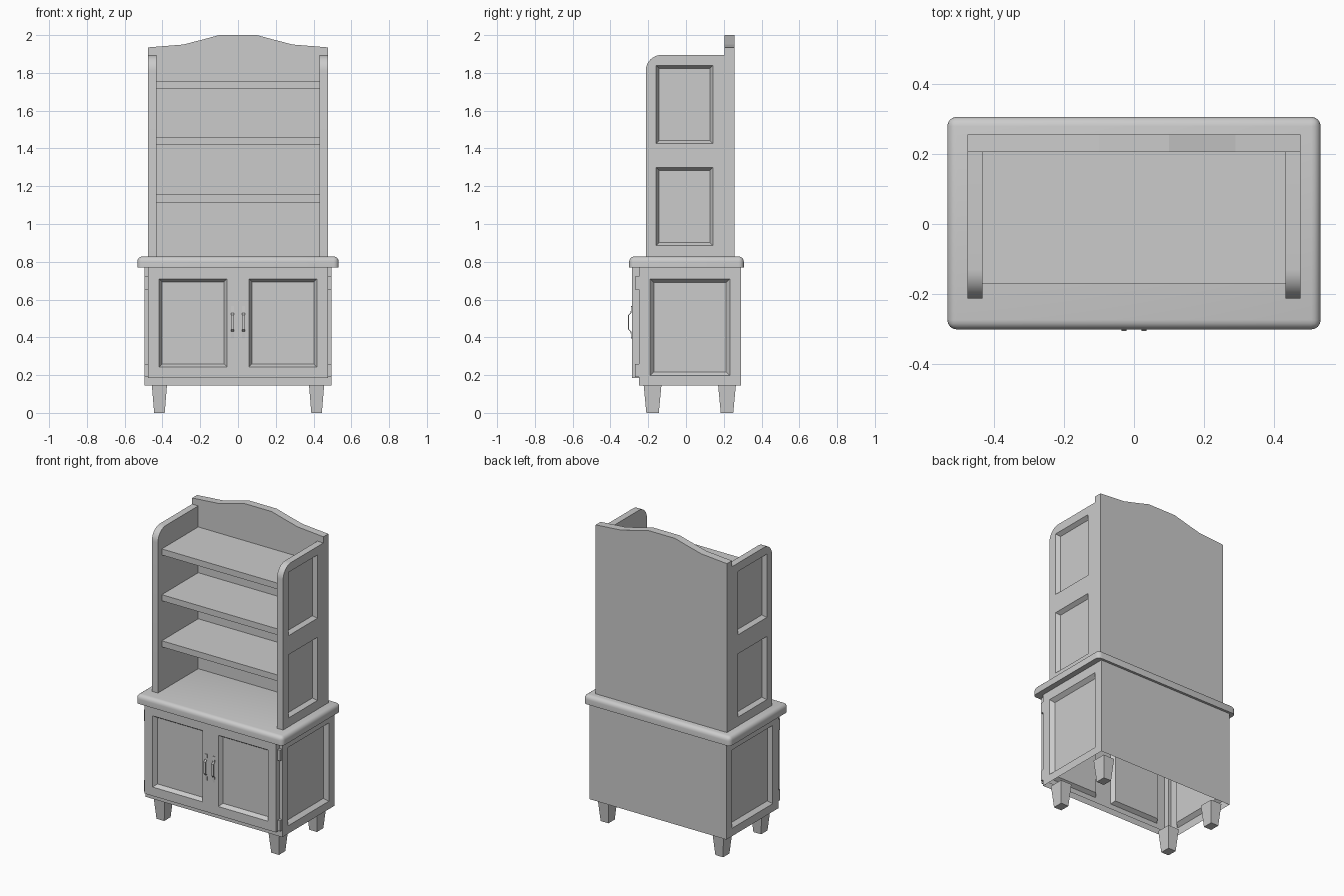
import bpy, bmesh, math
from mathutils import Vector

if "Cube" in bpy.data.objects:
    bpy.data.objects.remove(bpy.data.objects["Cube"])


def make(name, bm):
    bmesh.ops.recalc_face_normals(bm, faces=bm.faces)
    me = bpy.data.meshes.new(name)
    bm.to_mesh(me)
    bm.free()
    ob = bpy.data.objects.new(name, me)
    bpy.context.collection.objects.link(ob)
    return ob


def loft(name, a, b):
    """Solid between two matching outlines."""
    bm = bmesh.new()
    va = [bm.verts.new(p) for p in a]
    vb = [bm.verts.new(p) for p in b]
    n = len(va)
    bm.faces.new(va)
    bm.faces.new(vb[::-1])
    for i in range(n):
        bm.faces.new((va[i], va[(i + 1) % n], vb[(i + 1) % n], vb[i]))
    return make(name, bm)


def rect(x0, x1, y0, y1, z):
    return [(x0, y0, z), (x1, y0, z), (x1, y1, z), (x0, y1, z)]


def box(name, x0, x1, y0, y1, z0, z1):
    return loft(name, rect(x0, x1, y0, y1, z0), rect(x0, x1, y0, y1, z1))


def boolean(ob, cutter, op):
    m = ob.modifiers.new("cut", 'BOOLEAN')
    m.operation, m.solver, m.object = op, 'EXACT', cutter
    bpy.context.view_layer.objects.active = ob
    bpy.ops.object.modifier_apply(modifier=m.name)
    bpy.data.objects.remove(cutter)


def recess(ob, u0, u1, z0, z1, level, inward, on_side, depth=0.025, inset=0.016):
    """Cut a sloped panel recess; the face is x=level (on_side) or y=level."""
    def ring(k):
        w, d = inset * k, level + inward * depth * k
        pts = [(u0 + w, z0 + w), (u1 - w, z0 + w), (u1 - w, z1 - w), (u0 + w, z1 - w)]
        return [(d, u, z) if on_side else (u, d, z) for u, z in pts]
    boolean(ob, loft("cutter", ring(-0.25), ring(1)), 'DIFFERENCE')


def smooth(ob, angle=35):
    bpy.ops.object.select_all(action='DESELECT')
    ob.select_set(True)
    bpy.context.view_layer.objects.active = ob
    bpy.ops.object.shade_smooth_by_angle(angle=math.radians(angle))


# Lower cabinet with raised door front and framed panels, open underneath
body = box("cabinet_body", -0.496, 0.496, -0.249, 0.29, 0.145, 0.78)
boolean(body, box("door_slab", -0.476, 0.476, -0.286, -0.1, 0.185, 0.775), 'UNION')
for s in (-1, 1):
    recess(body, -0.19, 0.232, 0.197, 0.71, s * 0.496, -s, True, inset=0.02)
    x0, x1 = sorted((s * 0.058, s * 0.418))
    recess(body, x0, x1, 0.243, 0.71, -0.286, 1, False)
bm = bmesh.new()
bm.from_mesh(body.data)
ends = [f for f in bm.faces if all(v.co.z < 0.146 for v in f.verts)
        or all(v.co.z > 0.774 for v in f.verts)]
bmesh.ops.delete(bm, geom=ends, context='FACES')
bm.to_mesh(body.data)
bm.free()

# Countertop, rounded on top and at the corners
top = box("countertop", -0.533, 0.533, -0.301, 0.306, 0.77, 0.828)
bm = bmesh.new()
bm.from_mesh(top.data)
edges = [e for e in bm.edges if max(v.co.z for v in e.verts) > 0.8]
bmesh.ops.bevel(bm, geom=edges, offset=0.027, segments=4, profile=0.5, affect='EDGES')
bm.to_mesh(top.data)
bm.free()
smooth(top)

# Hutch back with arched crest
half = [(0.476, 1.935), (0.29, 1.95), (0.2, 1.973), (0.1, 2.0)]
outline = [(-0.476, 0.82), (0.476, 0.82)] + half + [(-x, z) for x, z in half[::-1]]
loft("hutch_back", [(x, 0.205, z) for x, z in outline], [(x, 0.256, z) for x, z in outline])

# Hutch sides with rounded front corner and two recessed panels each
R = 0.083
arc = [(-0.213 + R - R * math.cos(a), 1.895 - R + R * math.sin(a))
       for a in (math.pi / 2 * i / 8 for i in range(9))]
prof = [(0.205, 0.82), (-0.213, 0.82)] + arc + [(0.205, 1.895)]
for s, side in ((-1, "left"), (1, "right")):
    ob = loft("hutch_side_" + side, [(s * 0.432, y, z) for y, z in prof],
              [(s * 0.476, y, z) for y, z in prof])
    for z0, z1 in ((0.886, 1.30), (1.425, 1.84)):
        recess(ob, -0.158, 0.143, z0, z1, s * 0.476, -s, True)
    smooth(ob, 20)

# Shelves
for i, z in enumerate((1.115, 1.417, 1.717)):
    box(f"shelf_{i + 1}", -0.432, 0.432, -0.172, 0.205, z, z + 0.04)

for s, side in ((-1, "left"), (1, "right")):
    # Tapered legs
    for y, end in ((-0.177, "front"), (0.217, "back")):
        x = s * 0.416
        loft(f"leg_{end}_{side}",
             rect(x - 0.028, x + 0.028, y - 0.033, y + 0.033, 0),
             rect(x - 0.04, x + 0.04, y - 0.047, y + 0.047, 0.147))
    # Hinges
    for z, end in ((0.19, "lower"), (0.652, "upper")):
        x0, x1 = sorted((s * 0.474, s * 0.494))
        box(f"hinge_{end}_{side}", x0, x1, -0.27, -0.248, z, z + 0.07)
    # Pull handles bowed out from the door
    path = [(-0.287, 0.395), (-0.289, 0.43), (-0.302, 0.442), (-0.302, 0.518),
            (-0.289, 0.53), (-0.287, 0.565)]
    strip = path + [(y - 0.004, z) for y, z in path[::-1]]
    loft("handle_" + side, [(s * 0.021, y, z) for y, z in strip],
         [(s * 0.036, y, z) for y, z in strip])
